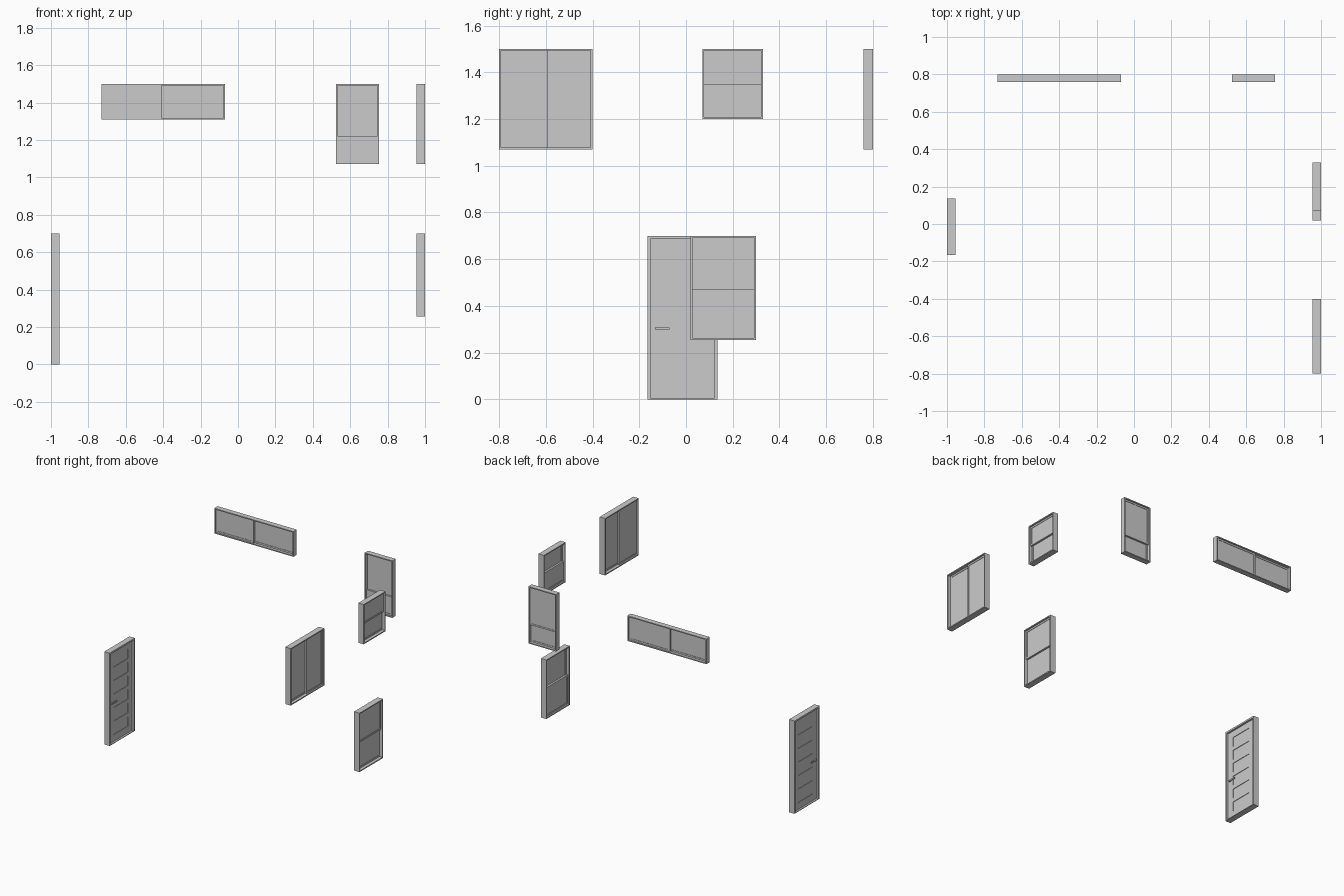
import bpy, bmesh

if "Cube" in bpy.data.objects:
    bpy.data.objects.remove(bpy.data.objects["Cube"])

# Local wall coordinates: u along the wall, d depth (outward), z up
def to_side(u, d, z):
    return (d, u, z)

def to_back(u, d, z):
    return (u, d, z)

def add_box(bm, wall, u0, u1, d0, d1, z0, z1):
    v = [bm.verts.new(wall(u, d, z)) for d in (d0, d1)
         for u, z in ((u0, z0), (u1, z0), (u1, z1), (u0, z1))]
    for f in ((0, 1, 2, 3), (4, 5, 6, 7), (0, 1, 5, 4), (1, 2, 6, 5), (2, 3, 7, 6), (3, 0, 4, 7)):
        bm.faces.new([v[i] for i in f])

def add_ring(bm, wall, u0, u1, d0, d1, z0, z1, t, sill=None):
    s = t if sill is None else sill
    loops = []
    for d in (d0, d1):
        for a, b, c, e in ((u0, u1, z0, z1), (u0 + t, u1 - t, z0 + s, z1 - t)):
            loops.append([bm.verts.new(wall(u, d, z)) for u, z in ((a, c), (b, c), (b, e), (a, e))])
    for p, q in ((0, 1), (1, 3), (3, 2), (2, 0)):
        for i in range(4):
            j = (i + 1) % 4
            bm.faces.new((loops[p][i], loops[p][j], loops[q][j], loops[q][i]))

def finish(bm, name):
    bmesh.ops.recalc_face_normals(bm, faces=bm.faces)
    me = bpy.data.meshes.new(name)
    bm.to_mesh(me)
    bm.free()
    ob = bpy.data.objects.new(name, me)
    bpy.context.collection.objects.link(ob)
    return ob

def sash(name, wall, u0, u1, d0, d1, z0, z1):
    bm = bmesh.new()
    add_ring(bm, wall, u0, u1, d0, d1, z0, z1, 0.012)
    g = 0.003
    add_box(bm, wall, u0 + 0.012, u1 - 0.012, d0 + g, d1 - g, z0 + 0.012, z1 - 0.012)
    finish(bm, name)

def window(name, wall, u0, u1, d0, d1, z0, z1, split, vertical):
    t, lap = 0.008, 0.012
    bm = bmesh.new()
    add_ring(bm, wall, u0, u1, d0, d1, z0, z1, t)
    finish(bm, name + "_frame")
    mid = (d0 + d1) / 2
    inner, outer = (mid - 0.012, mid), (mid, mid + 0.012)
    a, b, c, e = u0 + t, u1 - t, z0 + t, z1 - t
    if vertical:   # side by side sliding sashes
        sash(name + "_inner_sash", wall, a, split + lap, *inner, c, e)
        sash(name + "_outer_sash", wall, split, b, *outer, c, e)
    else:          # upper sash outside, lower sash inside
        sash(name + "_lower_sash", wall, a, b, *inner, c, split + lap)
        sash(name + "_upper_sash", wall, a, b, *outer, split, e)

# Windows on the right wall and the back wall
window("front_slider", to_side, -0.80, -0.40, 0.955, 1.0, 1.07, 1.50, -0.595, True)
window("small_hung_window", to_side, 0.07, 0.33, 0.955, 1.0, 1.20, 1.50, 1.345, False)
window("lower_hung_window", to_side, 0.02, 0.30, 0.955, 1.0, 0.255, 0.70, 0.47, False)
window("long_slider", to_back, -0.73, -0.07, 0.76, 0.80, 1.31, 1.50, -0.42, True)
window("tall_hung_window", to_back, 0.525, 0.755, 0.76, 0.80, 1.07, 1.50, 1.209, False)

# Door frame
bm = bmesh.new()
add_ring(bm, to_side, -0.165, 0.135, -1.0, -0.955, 0, 0.70, 0.013, 0.005)
finish(bm, "door_frame")

# Door leaf: core, stiles and rails leaving six recessed panels
bm = bmesh.new()
d0, d1 = -0.986, -0.969
u0, u1, p0, p1, z0, z1 = -0.152, 0.122, -0.102, 0.072, 0.005, 0.687
add_box(bm, to_side, p0, p1, d0 + 0.004, d1 - 0.004, z0, z1)
add_box(bm, to_side, u0, p0, d0, d1, z0, z1)
add_box(bm, to_side, p1, u1, d0, d1, z0, z1)
pitch, height, first = 0.102, 0.072, 0.055
low = z0
for i in range(7):
    high = first + i * pitch if i < 6 else z1
    add_box(bm, to_side, p0, p1, d0, d1, low, high)
    low = high + height
finish(bm, "door_leaf")

# Lever handles on both faces
bm = bmesh.new()
for a, b, c, e in ((d1, d1 + 0.012, d1 + 0.006, d1 + 0.012), (d0 - 0.012, d0, d0 - 0.012, d0 - 0.006)):
    add_box(bm, to_side, -0.133, -0.123, a, b, 0.298, 0.308)
    add_box(bm, to_side, -0.123, -0.071, c, e, 0.298, 0.308)
finish(bm, "door_handles")
